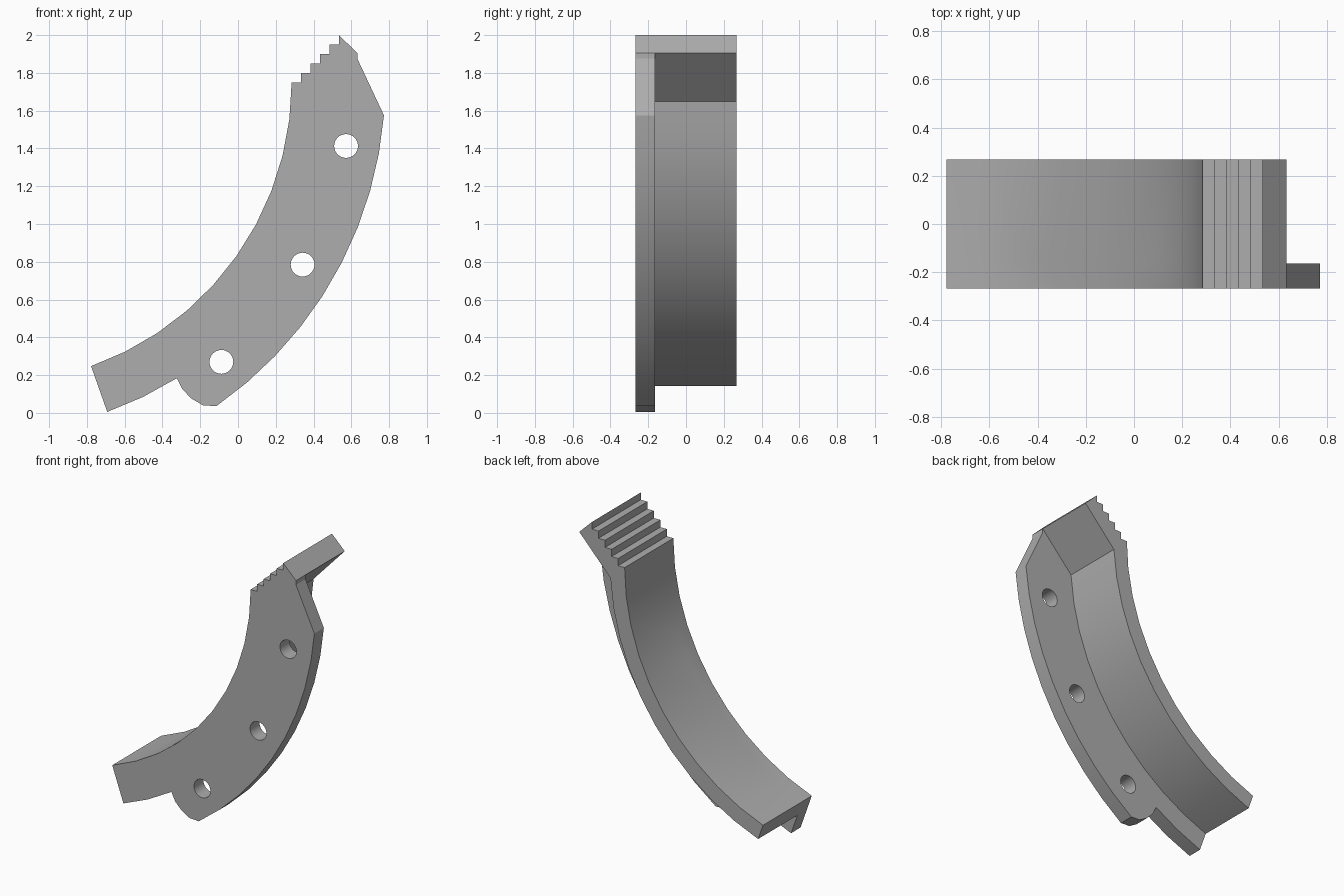
import bpy, bmesh, math

cube = bpy.data.objects.get("Cube")
if cube:
    bpy.data.objects.remove(cube, do_unlink=True)

CX, CZ = -1.31, 1.75                       # shared centre of all arcs
INNER, SHELF, RIM, FLANGE = 1.594, 1.706, 1.851, 2.09
LOW = -70.5                                # angle of the lower end
FRONT, SEAM, BACK = -0.267, -0.163, 0.267

grey = bpy.data.materials.new("plain grey")
grey.use_nodes = True
colour = (0.42, 0.42, 0.42, 1)
grey.diffuse_color = colour
grey.node_tree.nodes["Principled BSDF"].inputs["Base Color"].default_value = colour


def arc(radius, start, end, count):
    angles = [math.radians(start + (end - start) * i / count) for i in range(count + 1)]
    return [(CX + radius * math.cos(a), CZ + radius * math.sin(a)) for a in angles]


def slab(name, outline, y0, y1):
    """Extrude an x-z outline along y."""
    bm = bmesh.new()
    face = bm.faces.new([bm.verts.new((x, y0, z)) for x, z in outline])
    new = bmesh.ops.extrude_face_region(bm, geom=[face])["geom"]
    bmesh.ops.translate(bm, vec=(0, y1 - y0, 0),
                        verts=[v for v in new if isinstance(v, bmesh.types.BMVert)])
    bmesh.ops.recalc_face_normals(bm, faces=bm.faces)
    mesh = bpy.data.meshes.new(name)
    bm.to_mesh(mesh)
    bm.free()
    mesh.materials.append(grey)
    obj = bpy.data.objects.new(name, mesh)
    bpy.context.collection.objects.link(obj)
    return obj


def combine(target, other, operation):
    """Apply a boolean and discard the helper."""
    mod = target.modifiers.new(operation.lower(), "BOOLEAN")
    mod.operation, mod.object, mod.solver = operation, other, "EXACT"
    bpy.context.view_layer.objects.active = target
    bpy.ops.object.modifier_apply(modifier=mod.name)
    bpy.data.objects.remove(other, do_unlink=True)


# Stepped upper end, shared by the flange and the shelf
steps = []
for i in range(5):
    z = CZ + 0.05 * i
    steps += [(0.284 + 0.05 * i, z), (0.334 + 0.05 * i, z)]
steps += [(0.534, 2.0), (0.632, 1.905)]
inside = arc(INNER, LOW, 0, 10)[:-1] + steps

# Front flange with a rounded lobe at its lower end
lobe = [(-0.185, 0.04), (-0.245, 0.075), (-0.295, 0.125)]
flange_outline = (inside + [(0.632, 1.875)] + arc(FLANGE, -4.8, -55.1, 9)
                  + lobe + arc(RIM, -57.8, LOW, 2))
bracket = slab("curved_bracket", flange_outline, FRONT, SEAM)

# Curved shelf running back from the flange
shelf = slab("shelf", inside + arc(SHELF, -3.4, LOW, 10), SEAM, BACK)
combine(bracket, shelf, "UNION")

# Bolt holes through the flange
for x, z in [(0.572, 1.413), (0.342, 0.785), (-0.088, 0.27)]:
    bpy.ops.mesh.primitive_cylinder_add(vertices=32, radius=0.063, depth=0.3,
                                        location=(x, FRONT, z),
                                        rotation=(math.pi / 2, 0, 0))
    hole = bpy.context.object
    hole.hide_render = True
    combine(bracket, hole, "DIFFERENCE")

bpy.ops.object.select_all(action="DESELECT")
bracket.select_set(True)
bpy.context.view_layer.objects.active = bracket
bpy.ops.object.shade_smooth_by_angle(angle=math.radians(25))
